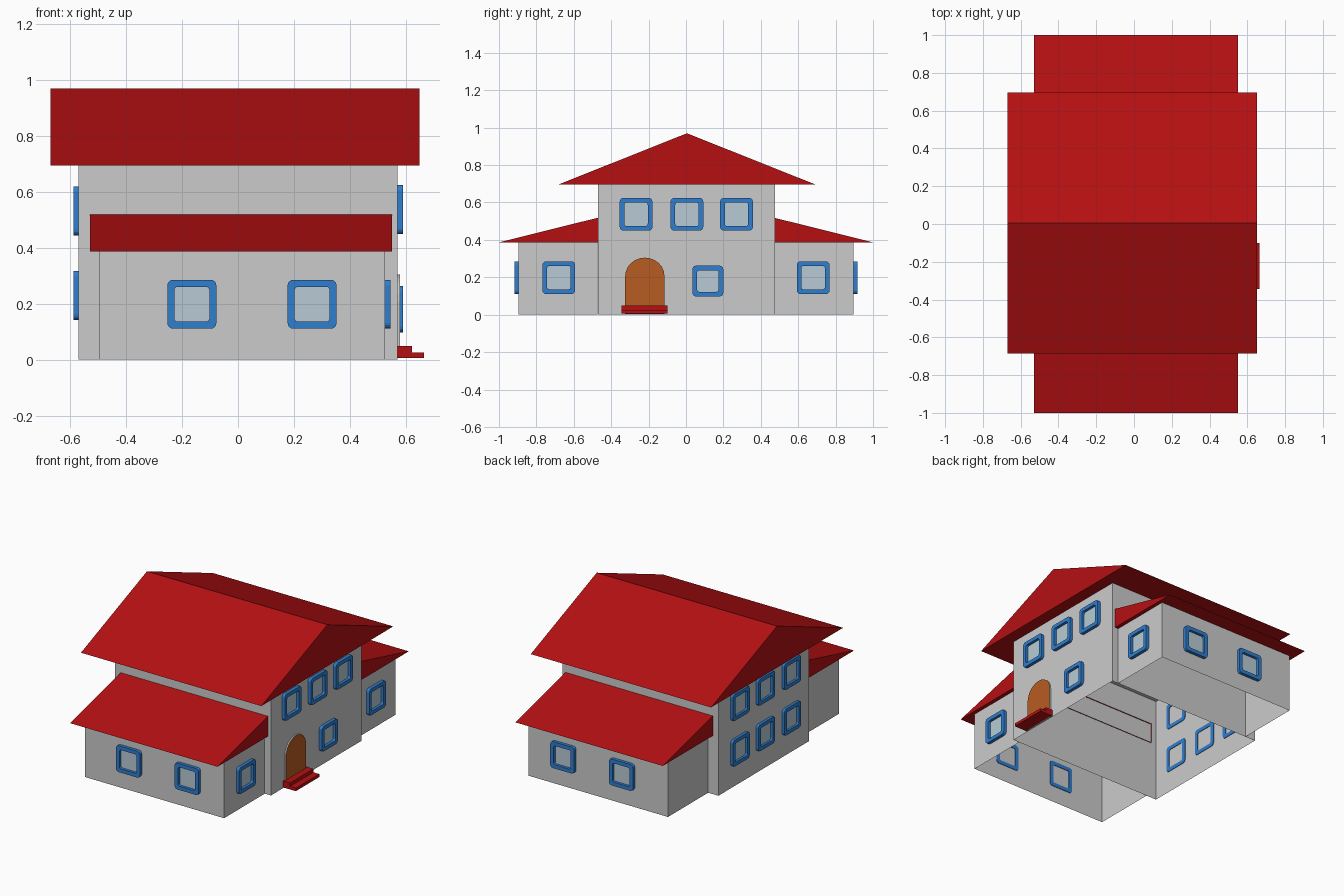
import bpy, bmesh, math
from mathutils import Vector

if "Cube" in bpy.data.objects:
    bpy.data.objects.remove(bpy.data.objects["Cube"])


def material(name, rgb):
    m = bpy.data.materials.new(name)
    m.diffuse_color = (*rgb, 1)
    m.use_nodes = True
    m.node_tree.nodes["Principled BSDF"].inputs["Base Color"].default_value = m.diffuse_color
    return m


WALL = material("grey wall", (0.60, 0.60, 0.60))
RED = material("red roof", (0.46, 0.005, 0.006))
BLUE = material("blue frame", (0.03, 0.21, 0.62))
GLASS = material("pale glass", (0.48, 0.60, 0.66))
WOOD = material("brown door", (0.48, 0.107, 0.016))


def finish(name, bm, *mats):
    bmesh.ops.recalc_face_normals(bm, faces=bm.faces)
    me = bpy.data.meshes.new(name)
    bm.to_mesh(me)
    bm.free()
    for m in mats:
        me.materials.append(m)
    ob = bpy.data.objects.new(name, me)
    bpy.context.collection.objects.link(ob)
    return ob


def prism(name, profile, x0, x1, mat, skip=()):
    """Extrude a (y, z) profile along x; skip lists side faces left open."""
    bm = bmesh.new()
    a = [bm.verts.new((x0, y, z)) for y, z in profile]
    b = [bm.verts.new((x1, y, z)) for y, z in profile]
    bm.faces.new(a)
    bm.faces.new(b[::-1])
    n = len(profile)
    for i in range(n):
        if i not in skip:
            j = (i + 1) % n
            bm.faces.new((a[i], b[i], b[j], a[j]))
    return finish(name, bm, mat)


def box(name, x0, x1, y0, y1, z0, z1, mat, skip=()):
    return prism(name, [(y0, z0), (y1, z0), (y1, z1), (y0, z1)], x0, x1, mat, skip)


def rounded(w, h, r, steps=4):
    pts = []
    for k, (sx, sy) in enumerate([(1, 1), (-1, 1), (-1, -1), (1, -1)]):
        for i in range(steps + 1):
            t = math.pi / 2 * (k + i / steps)
            pts.append((sx * (w / 2 - r) + r * math.cos(t), sy * (h / 2 - r) + r * math.sin(t)))
    return pts


def window(name, centre, normal, w=0.175, depth=0.021):
    """Rounded frame standing on the wall with a glass plate inside it."""
    n, c = Vector(normal), Vector(centre)
    u = Vector((-n.y, n.x, 0))

    def ring(bm, pts, d):
        return [bm.verts.new(c + u * p + Vector((0, 0, q)) + n * d) for p, q in pts]

    outer, inner = rounded(w, w, 0.02), rounded(w - 0.05, w - 0.05, 0.012)
    bm = bmesh.new()
    loops = [ring(bm, outer, -0.004), ring(bm, outer, depth - 0.004), ring(bm, outer, depth),
             ring(bm, inner, depth), ring(bm, inner, -0.004)]
    for k in range(5):
        a, b = loops[k], loops[(k + 1) % 5]
        for i in range(len(a)):
            j = (i + 1) % len(a)
            bm.faces.new((a[i], a[j], b[j], b[i]))
    finish(name + "_frame", bm, BLUE)
    bm = bmesh.new()
    bm.faces.new(ring(bm, rounded(w - 0.046, w - 0.046, 0.012), 0.003))
    me = finish(name + "_glass", bm, GLASS).data
    if me.polygons[0].normal.dot(n) < 0:
        me.flip_normals()


# Main block (open underneath) and its gable roof
box("main_walls", -0.57, 0.57, -0.47, 0.475, 0, 0.695, WALL, skip=(0,))
prism("main_roof", [(-0.685, 0.695), (0.695, 0.695), (0.005, 0.97)], -0.67, 0.65, RED)

# Side wings with lean-to roofs, front and back
for label, s in (("front", -1), ("back", 1)):
    box(label + "_wing_walls", -0.495, 0.525, s * 0.472, s * 0.895, 0, 0.39, WALL, skip=(0, 3))
    prism(label + "_wing_roof", [(s * 1.0, 0.387), (s * 0.465, 0.387), (s * 0.465, 0.52)],
          -0.53, 0.55, RED, skip=(1,))
    for i, x in enumerate((-0.165, 0.265)):
        window(f"{label}_wing_window_{i}", (x, s * 0.895, 0.198), (0, s, 0))
    window(label + "_wing_side_window", (0.525, s * 0.68, 0.198), (1, 0, 0))

# Main block windows: three above on the door side, two rows on the other
for i, y in enumerate((-0.267, 0.005, 0.27)):
    window(f"right_upper_window_{i}", (0.57, y, 0.537), (1, 0, 0))
    window(f"left_upper_window_{i}", (-0.57, y - 0.01, 0.532), (-1, 0, 0), depth=0.018)
    window(f"left_lower_window_{i}", (-0.57, y - 0.01, 0.23), (-1, 0, 0), depth=0.018)
window("right_lower_window", (0.57, 0.117, 0.18), (1, 0, 0), w=0.165)

# Arched door: thin grey slab with a brown outer face
arch = [(-0.325, 0.005), (-0.115, 0.005)]
for i in range(13):
    t = math.pi * i / 12
    arch.append((-0.22 + 0.105 * math.cos(t), 0.207 + 0.098 * math.sin(t)))
door = prism("door", arch, 0.565, 0.579, WALL)
door.data.materials.append(WOOD)
for p in door.data.polygons:
    if p.normal.x > 0.9:
        p.material_index = 1

# Door steps
box("lower_step", 0.565, 0.665, -0.345, -0.1, 0.006, 0.026, RED)
box("upper_step", 0.565, 0.622, -0.345, -0.1, 0.026, 0.049, RED)
